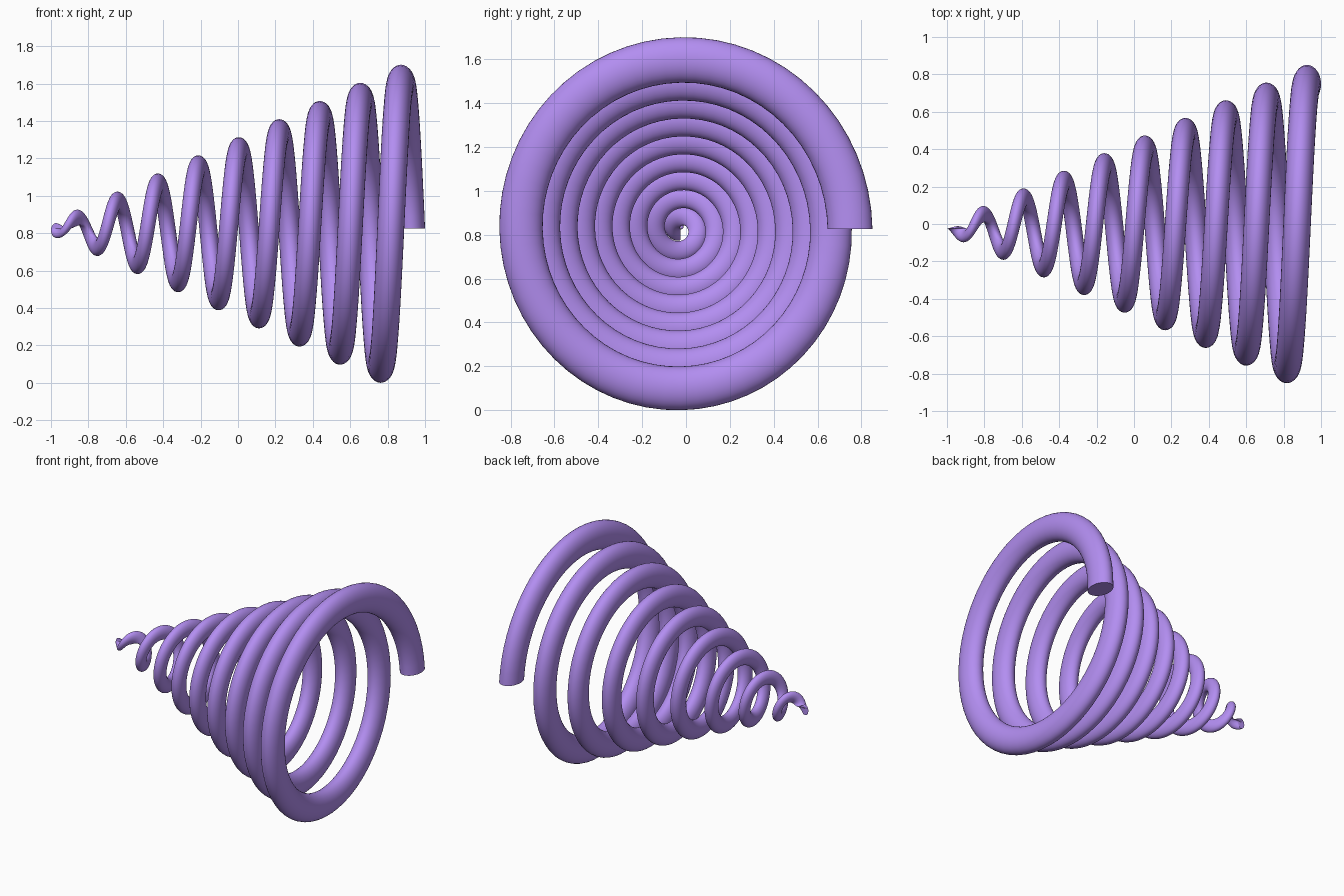
import bpy, bmesh
from math import sin, cos, pi

if "Cube" in bpy.data.objects:
    bpy.data.objects.remove(bpy.data.objects["Cube"])

TURNS = 8.75            # coils from tip to wide end
STEPS = int(TURNS * 64)
SIDES = 32
YC, ZC, ZS = -0.024, 0.826, 1.028   # axis position, slight vertical stretch


def lerp(a, b, f):
    return a + (b - a) * f


def section(bm, f):
    """Oval tube section in the radial plane; f = 0 wide end, 1 tip."""
    a = 2 * pi * TURNS * f
    x = lerp(0.925, -0.9725, f)
    r = lerp(0.772, 0.0108, f)
    tube_r = lerp(0.1025, 0.038, f)
    tube_x = lerp(0.075, 0.0275, f)
    ring = []
    for j in range(SIDES):
        b = 2 * pi * j / SIDES
        rr = r + tube_r * cos(b)
        ring.append(bm.verts.new((x + tube_x * sin(b),
                                  YC + rr * cos(a),
                                  ZC + ZS * rr * sin(a))))
    return ring


# Tapered conical spring
bm = bmesh.new()
rings = [section(bm, i / STEPS) for i in range(STEPS + 1)]
for p, q in zip(rings, rings[1:]):
    for j in range(SIDES):
        k = (j + 1) % SIDES
        bm.faces.new((p[j], p[k], q[k], q[j]))

# End caps
bm.faces.new(rings[0])
bm.faces.new(rings[-1])
bmesh.ops.recalc_face_normals(bm, faces=bm.faces)

mesh = bpy.data.meshes.new("conical_spring")
bm.to_mesh(mesh)
bm.free()
spring = bpy.data.objects.new("conical_spring", mesh)
bpy.context.collection.objects.link(spring)

# Purple finish
mat = bpy.data.materials.new("purple")
mat.diffuse_color = (0.45, 0.27, 0.88, 1)
mat.use_nodes = True
mat.node_tree.nodes["Principled BSDF"].inputs["Base Color"].default_value = mat.diffuse_color
mesh.materials.append(mat)

bpy.context.view_layer.objects.active = spring
spring.select_set(True)
bpy.ops.object.shade_smooth_by_angle(angle=0.7)
